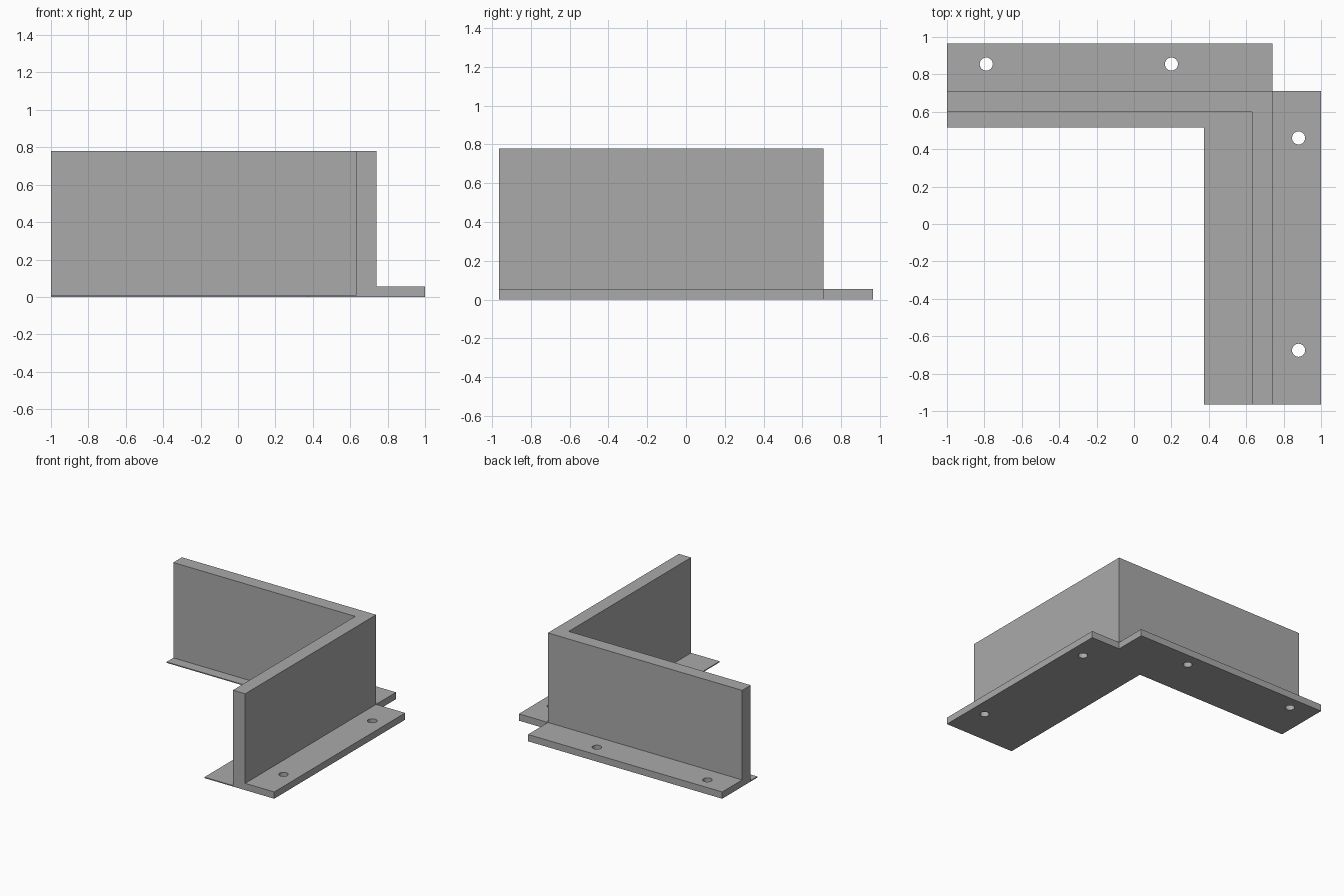
import bpy
import bmesh
from mathutils import Matrix

cube = bpy.data.objects.get("Cube")
if cube:
    bpy.data.objects.remove(cube, do_unlink=True)

# Plain grey metal
grey = bpy.data.materials.new("grey_metal")
grey.use_nodes = True
grey.diffuse_color = (0.4, 0.4, 0.4, 1)
grey.node_tree.nodes["Principled BSDF"].inputs["Base Color"].default_value = grey.diffuse_color

LEFT, FRONT = -1.0, -0.965        # free ends of the two arms
OUTER = (0.74, 0.71)              # outer corner of the wall
INNER = (0.63, 0.60)              # inner corner of the wall
LIP = (0.375, 0.515)              # inner corner of the thin lip
HOLE_RADIUS = 0.035


def add_object(name, bm):
    bmesh.ops.recalc_face_normals(bm, faces=bm.faces)
    mesh = bpy.data.meshes.new(name)
    bm.to_mesh(mesh)
    bm.free()
    mesh.materials.append(grey)
    obj = bpy.data.objects.new(name, mesh)
    bpy.context.collection.objects.link(obj)
    return obj


def prism(name, outline, height):
    """Extrude a flat outline up from the ground."""
    bm = bmesh.new()
    base = bm.faces.new([bm.verts.new((x, y, 0)) for x, y in outline])
    top = bmesh.ops.extrude_face_region(bm, geom=[base], use_keep_orig=True)
    verts = [v for v in top["geom"] if isinstance(v, bmesh.types.BMVert)]
    bmesh.ops.translate(bm, verts=verts, vec=(0, 0, height))
    return add_object(name, bm)


def corner(outer, inner):
    """L-shaped outline between two corner points."""
    (ox, oy), (ix, iy) = outer, inner
    return [(LEFT, oy), (ox, oy), (ox, FRONT), (ix, FRONT), (ix, iy), (LEFT, iy)]


def flange(name, x0, x1, y0, y1, holes):
    """Thick mounting strip with round bolt holes."""
    obj = prism(name, [(x0, y0), (x1, y0), (x1, y1), (x0, y1)], 0.055)
    bm = bmesh.new()
    for x, y in holes:
        bmesh.ops.create_cone(bm, cap_ends=True, segments=32, radius1=HOLE_RADIUS,
                              radius2=HOLE_RADIUS, depth=0.4,
                              matrix=Matrix.Translation((x, y, 0)))
    cutter = add_object(name + "_hole_cutter", bm)
    cutter.hide_render = True
    cutter.hide_set(True)
    cut = obj.modifiers.new("bolt_holes", 'BOOLEAN')
    cut.operation = 'DIFFERENCE'
    cut.solver = 'EXACT'
    cut.object = cutter
    # Apply the cut and drop the helper
    bpy.context.view_layer.update()
    graph = bpy.context.evaluated_depsgraph_get()
    mesh = bpy.data.meshes.new_from_object(obj.evaluated_get(graph))
    obj.modifiers.clear()
    obj.data = mesh
    bpy.data.objects.remove(cutter, do_unlink=True)


# Upright corner wall and the thin lip along its inside
prism("corner_wall", corner(OUTER, INNER), 0.78)
prism("inner_lip", corner(INNER, LIP), 0.008)

# Mounting flanges along the outside
flange("back_flange", LEFT, OUTER[0], OUTER[1], 0.965, [(-0.79, 0.855), (0.2, 0.855)])
flange("side_flange", OUTER[0], 1.0, FRONT, OUTER[1], [(0.88, 0.46), (0.88, -0.675)])
